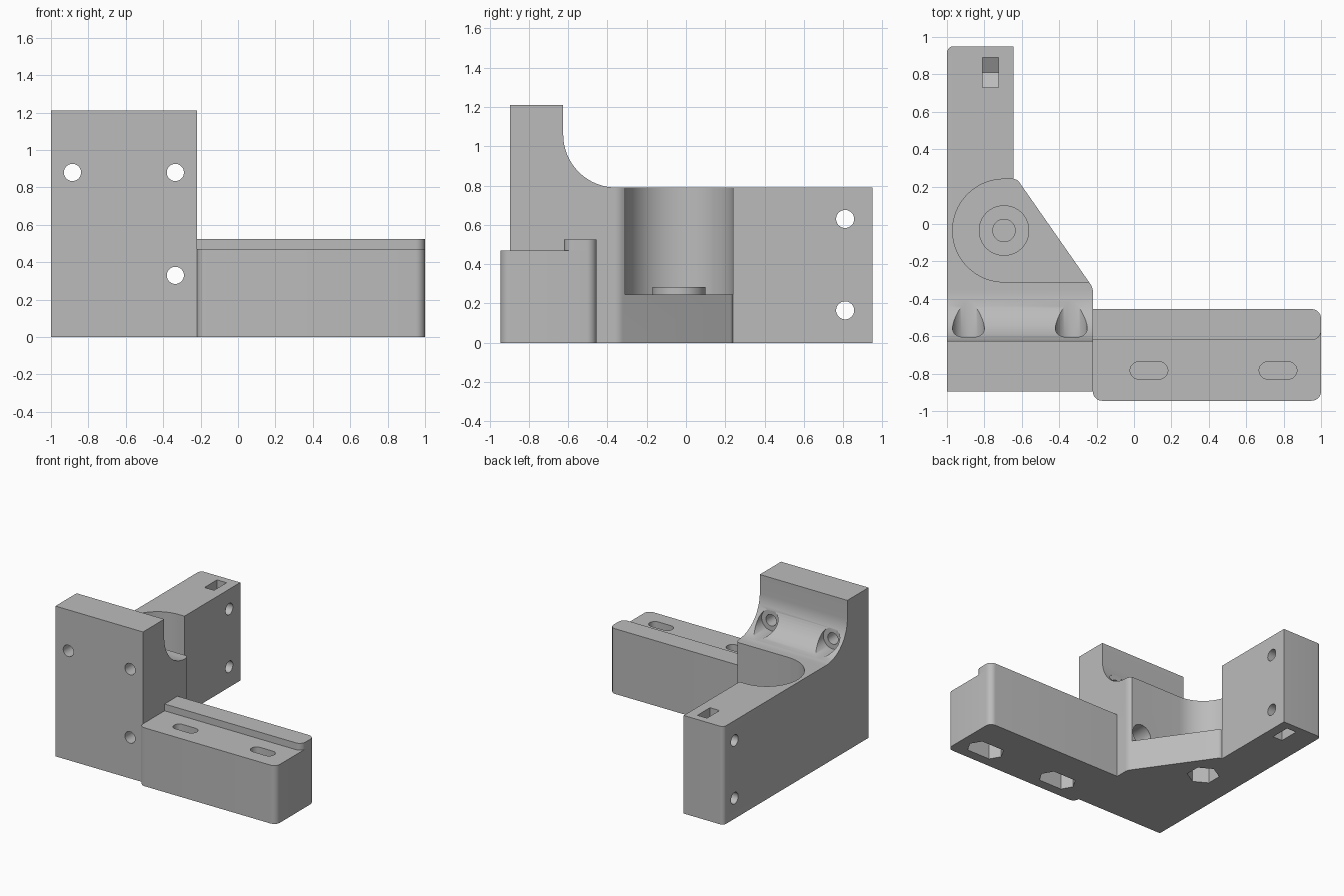
import bpy, bmesh
from math import pi, cos, sin, tan, radians
from mathutils import Vector

old = bpy.data.objects.get("Cube")
if old:
    bpy.data.objects.remove(old, do_unlink=True)

grey = bpy.data.materials.new("plain grey")
grey.use_nodes = True
COLOUR = (0.5, 0.5, 0.5, 1)
grey.diffuse_color = COLOUR
grey.node_tree.nodes["Principled BSDF"].inputs["Base Color"].default_value = COLOUR


def ngon(a, b, r, n=48, phase=0.5, stretch=0):
    """Regular polygon, optionally pulled apart along its first axis."""
    pts = []
    for i in range(n):
        t = 2 * pi * (i + phase) / n
        pts.append((a + r * cos(t) + (stretch if cos(t) > 0 else -stretch), b + r * sin(t)))
    return pts


def rounded(corners, steps=8):
    """Outline from (a, b, radius) corners."""
    pts = []
    for i, (a, b, r) in enumerate(corners):
        p = Vector((a, b))
        if not r:
            pts.append(p)
            continue
        u = (Vector(corners[i - 1][:2]) - p).normalized()
        v = (Vector(corners[(i + 1) % len(corners)][:2]) - p).normalized()
        half = u.angle(v) / 2
        centre = p + (u + v).normalized() * (r / sin(half))
        start = p + u * (r / tan(half)) - centre
        end = p + v * (r / tan(half)) - centre
        sweep = pi - 2 * half
        for k in range(steps + 1):
            f = k / steps
            pts.append(centre + (start * sin((1 - f) * sweep) + end * sin(f * sweep)) / sin(sweep))
    return pts


def prism(name, pts, lo, hi, axis="z"):
    """Extrude a flat outline between two positions along an axis."""
    place = {"x": lambda a, b, h: (h, a, b),
             "y": lambda a, b, h: (a, h, b),
             "z": lambda a, b, h: (a, b, h)}[axis]
    bm = bmesh.new()
    face = bm.faces.new([bm.verts.new(place(a, b, lo)) for a, b in pts])
    out = bmesh.ops.extrude_face_region(bm, geom=[face])
    verts = [g for g in out["geom"] if isinstance(g, bmesh.types.BMVert)]
    bmesh.ops.translate(bm, verts=verts, vec=place(0, 0, hi - lo))
    bmesh.ops.recalc_face_normals(bm, faces=bm.faces)
    mesh = bpy.data.meshes.new(name)
    bm.to_mesh(mesh)
    bm.free()
    mesh.materials.append(grey)
    ob = bpy.data.objects.new(name, mesh)
    bpy.context.collection.objects.link(ob)
    return ob


def activate(ob):
    bpy.ops.object.select_all(action="DESELECT")
    ob.select_set(True)
    bpy.context.view_layer.objects.active = ob


def carve(ob, *shape):
    """Subtract a prism from an object."""
    cutter = prism("cutter", *shape)
    cutter.hide_render = True
    mod = ob.modifiers.new("cut", "BOOLEAN")
    mod.operation, mod.solver, mod.object = "DIFFERENCE", "EXACT", cutter
    activate(ob)
    bpy.ops.object.modifier_apply(modifier=mod.name)
    bpy.data.objects.remove(cutter, do_unlink=True)


def box(a0, a1, b0, b1):
    return [(a0, b0), (a1, b0), (a1, b1), (a0, b1)]


# Corner body: plate, arm and angled web in one outline
body = prism("corner_body", rounded([
    (-1, -0.895, 0), (-0.22, -0.895, 0), (-0.22, -0.34, 0.07), (-0.625, 0.24, 0.035),
    (-0.645, 0.24, 0), (-0.645, 0.95, 0), (-1, 0.95, 0.035)]), 0, 1.21)

# Lower the rear, leaving a concave sweep behind the plate
sweep = [(-0.355 - 0.27 * cos(t), 1.06 - 0.27 * sin(t))
         for t in [pi / 2 * k / 20 for k in range(21)]]
carve(body, [(-0.625, 1.5)] + sweep + [(1.2, 0.79), (1.2, 1.5)], -1.2, 0, "x")

# Round pocket, open on the angled side
CX, CY, FLOOR = -0.695, -0.035, 0.245
pocket = [(CX + 0.275 * cos(t), CY + 0.275 * sin(t))
          for t in [pi / 2 + pi * k / 32 for k in range(33)]]
carve(body, pocket + [(0, CY - 0.275), (0, CY + 0.275)], FLOOR, 1.4)

# Vertical bolt hole with a nut recess below, and a raised boss
boss = prism("pocket_boss", ngon(CX, CY, 0.135), FLOOR, 0.285)
for part in (body, boss):
    carve(part, ngon(CX, CY, 0.06), 0.17, 0.4)
carve(body, ngon(CX, CY, 0.12, 6), -0.1, 0.155)

# Plate bolt holes with counterbores behind
for x, z in ((-0.885, 0.88), (-0.335, 0.88), (-0.335, 0.33)):
    carve(body, ngon(x, z, 0.046, 32), -1.1, -0.5, "y")
    carve(body, ngon(x, z, 0.085), -0.605, -0.15, "y")

# Arm bolt holes with nut slots opening up and down
for z, side, opening in ((0.63, -1, 1.0), (0.165, 1, -0.2)):
    carve(body, ngon(0.81, z, 0.046, 32), -1.2, -0.4, "x")
    slot = [(0.73, opening), (0.73, z + side * 0.046), (0.81, z + side * 0.092),
            (0.89, z + side * 0.046), (0.89, opening)]
    carve(body, slot, -0.81, -0.725, "x")

# Side rail block with long holes and stretched nut recesses
rail = prism("rail_block", rounded([
    (-0.22, -0.945, 0.049), (1, -0.945, 0.05), (1, -0.455, 0.05), (-0.22, -0.455, 0)]), 0, 0.47)
for x in (0.08, 0.77):
    carve(rail, ngon(x, -0.783, 0.046, 32, 0.5, 0.055), 0.27, 0.6)
    carve(rail, ngon(x, -0.783, 0.095, 6, 0, 0.055), -0.1, 0.255)

# Raised lip along the rear of the rail
lip = prism("rail_lip", rounded([
    (-0.22, -0.62, 0), (1, -0.62, 0.05), (1, -0.455, 0.05), (-0.22, -0.455, 0)]), 0.47, 0.525)

for part in (body, boss, rail, lip):
    activate(part)
    bpy.ops.object.shade_smooth_by_angle(angle=radians(30))
